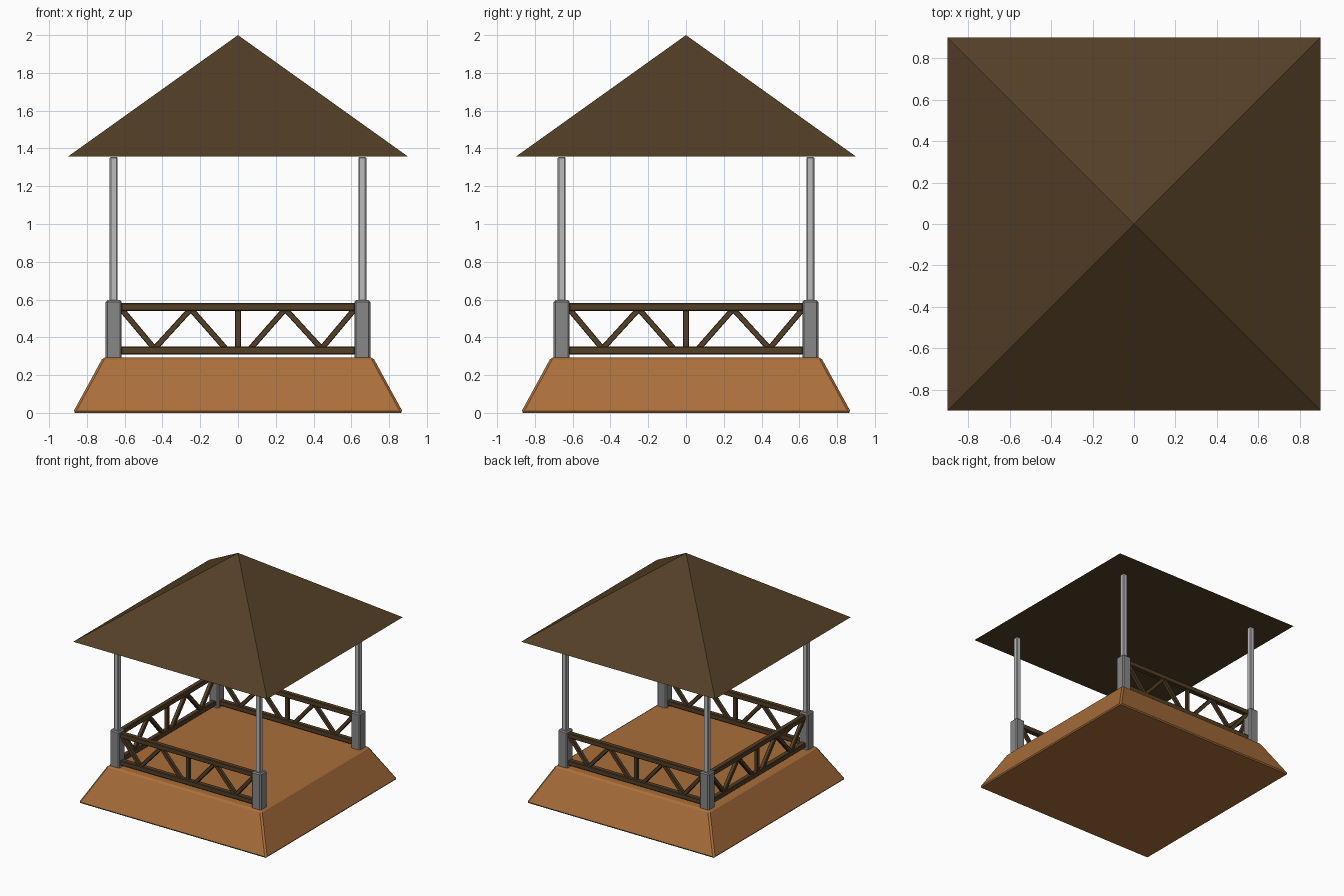
import bpy, bmesh, math
from mathutils import Matrix, Vector

if "Cube" in bpy.data.objects:
    bpy.data.objects.remove(bpy.data.objects["Cube"])


def srgb(r, g, b):
    lin = lambda c: ((c / 255 + 0.055) / 1.055) ** 2.4 if c > 10 else c / 3294.6
    return (lin(r), lin(g), lin(b), 1)


def material(name, r, g, b):
    m = bpy.data.materials.new(name)
    m.diffuse_color = srgb(r, g, b)
    m.use_nodes = True
    m.node_tree.nodes["Principled BSDF"].inputs["Base Color"].default_value = m.diffuse_color
    return m


CLAY = material("warm clay", 170, 111, 59)
WOOD = material("dark wood", 84, 63, 38)
STONE = material("grey stone", 135, 135, 135)
PALE = material("pale grey", 188, 188, 188)


def finish(name, bm, mat):
    bmesh.ops.recalc_face_normals(bm, faces=bm.faces)
    me = bpy.data.meshes.new(name)
    bm.to_mesh(me)
    bm.free()
    me.materials.append(mat)
    ob = bpy.data.objects.new(name, me)
    bpy.context.collection.objects.link(ob)
    return ob


def add_box(bm, size, matrix, bevel):
    """Chamfered box added to bm, placed by matrix."""
    part = bmesh.new()
    bmesh.ops.create_cube(part, size=1)
    bmesh.ops.scale(part, vec=size, verts=part.verts)
    bmesh.ops.bevel(part, geom=part.edges[:], offset=bevel, segments=1, affect='EDGES')
    part.transform(matrix)
    tmp = bpy.data.meshes.new("tmp")
    part.to_mesh(tmp)
    part.free()
    bm.from_mesh(tmp)
    bpy.data.meshes.remove(tmp)


# Sloped base with chamfered edges
bm = bmesh.new()
bmesh.ops.create_cone(bm, cap_ends=True, segments=4, radius1=0.875 * math.sqrt(2),
                      radius2=0.715 * math.sqrt(2), depth=0.294,
                      matrix=Matrix.Translation((0, 0, 0.147)) @ Matrix.Rotation(math.pi / 4, 4, 'Z'))
bmesh.ops.bevel(bm, geom=bm.edges[:], offset=0.012, segments=1, affect='EDGES')
finish("base", bm, CLAY)

# Pyramid roof with flat underside
bm = bmesh.new()
bmesh.ops.create_cone(bm, cap_ends=True, segments=4, radius1=0.9 * math.sqrt(2),
                      radius2=0, depth=0.643,
                      matrix=Matrix.Translation((0, 0, 1.6785)) @ Matrix.Rotation(math.pi / 4, 4, 'Z'))
bmesh.ops.remove_doubles(bm, verts=bm.verts, dist=1e-4)
finish("roof", bm, WOOD)

# Corner piers and slim posts
P = 0.658
for side, sx in (("left", -1), ("right", 1)):
    for end, sy in (("front", -1), ("back", 1)):
        bm = bmesh.new()
        add_box(bm, (0.085, 0.085, 0.325), Matrix.Translation((sx * P, sy * P, 0.4345)), 0.009)
        finish(f"{end}_{side}_pier", bm, STONE)
        bm = bmesh.new()
        add_box(bm, (0.042, 0.042, 0.785), Matrix.Translation((sx * P, sy * P, 0.9635)), 0.006)
        finish(f"{end}_{side}_post", bm, PALE)

# Truss railings on three sides (right side is the entrance)
zigzag = [(0.618, 0.55), (0.442, 0.34), (0.25, 0.55), (0.065, 0.34)]
for side, angle in (("front", 0), ("left", -math.pi / 2), ("back", math.pi)):
    bm = bmesh.new()
    for z in (0.331, 0.560):
        add_box(bm, (1.24, 0.042, 0.042), Matrix.Translation((0, 0, z)), 0.005)
    add_box(bm, (0.03, 0.03, 0.21), Matrix.Translation((0, 0, 0.446)), 0.003)
    for s in (-1, 1):
        for (x0, z0), (x1, z1) in zip(zigzag, zigzag[1:]):
            a, b = Vector((s * x0, 0, z0)), Vector((s * x1, 0, z1))
            d = b - a
            place = Matrix.Translation((a + b) / 2) @ Matrix.Rotation(math.atan2(d.x, d.z), 4, 'Y')
            add_box(bm, (0.03, 0.03, d.length), place, 0.003)
    bm.transform(Matrix.Rotation(angle, 4, 'Z') @ Matrix.Translation((0, -P, 0)))
    finish(f"{side}_railing", bm, WOOD)
